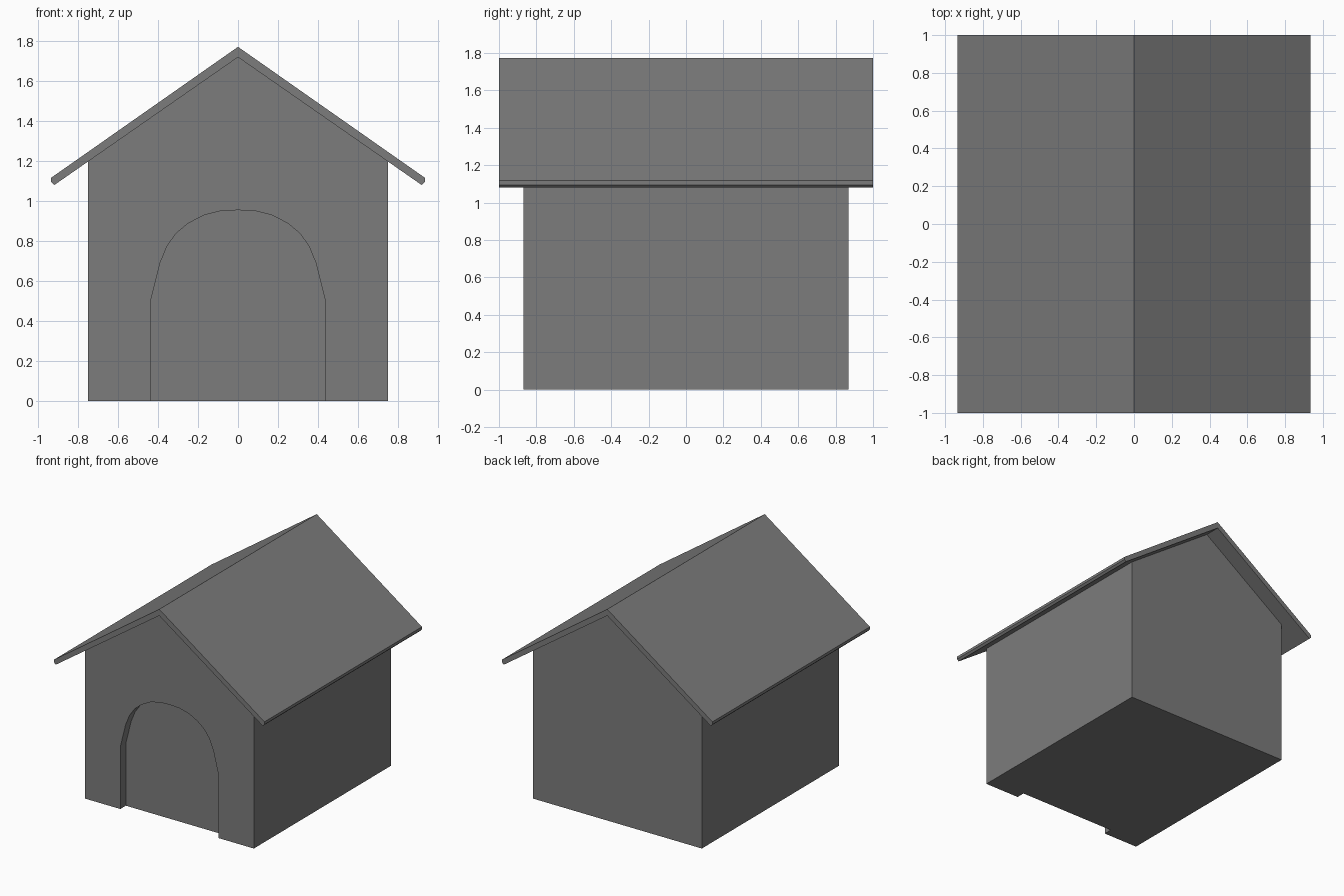
import bpy
import bmesh

if "Cube" in bpy.data.objects:
    bpy.data.objects.remove(bpy.data.objects["Cube"])

grey = bpy.data.materials.new("plain grey")
grey.diffuse_color = (0.2, 0.2, 0.2, 1.0)
grey.use_nodes = True
grey.node_tree.nodes["Principled BSDF"].inputs["Base Color"].default_value = grey.diffuse_color


def prism(name, half, y0, y1):
    """Mirror a right-hand (x, z) outline, running top to bottom, and extrude it along y."""
    outline = half + [(-x, z) for x, z in reversed(half) if x > 0]
    bm = bmesh.new()
    face = bm.faces.new([bm.verts.new((x, y0, z)) for x, z in outline])
    ext = bmesh.ops.extrude_face_region(bm, geom=[face])
    moved = [v for v in ext["geom"] if isinstance(v, bmesh.types.BMVert)]
    bmesh.ops.translate(bm, verts=moved, vec=(0, y1 - y0, 0))
    bmesh.ops.recalc_face_normals(bm, faces=bm.faces)
    mesh = bpy.data.meshes.new(name)
    bm.to_mesh(mesh)
    bm.free()
    mesh.materials.append(grey)
    obj = bpy.data.objects.new(name, mesh)
    bpy.context.collection.objects.link(obj)
    return obj


# gabled house body
body = prism("house_body", [(0, 1.72), (0.75, 1.2), (0.75, 0)], -0.87, 0.87)

# arched doorway, a shallow recess in the front wall
arch = [(0, 0.955), (0.09, 0.95), (0.17, 0.93), (0.25, 0.888), (0.31, 0.838),
        (0.355, 0.775), (0.39, 0.69), (0.437, 0.5), (0.437, -0.1)]
cutter = prism("doorway_cutter", arch, -1.0, -0.8)
cutter.hide_render = True
cut = body.modifiers.new("doorway", 'BOOLEAN')
cut.operation = 'DIFFERENCE'
cut.solver = 'EXACT'
cut.object = cutter
bpy.context.view_layer.objects.active = body
bpy.ops.object.modifier_apply(modifier=cut.name)
bpy.data.objects.remove(cutter)

# overhanging roof: a bent slab with clipped eaves
right = [(0, 1.772), (0.935, 1.117), (0.935, 1.095), (0.92, 1.08), (0, 1.72)]
# the underside ridge point closes the chevron once, so it sits between both halves
prism("roof", right, -1.0, 1.0)
